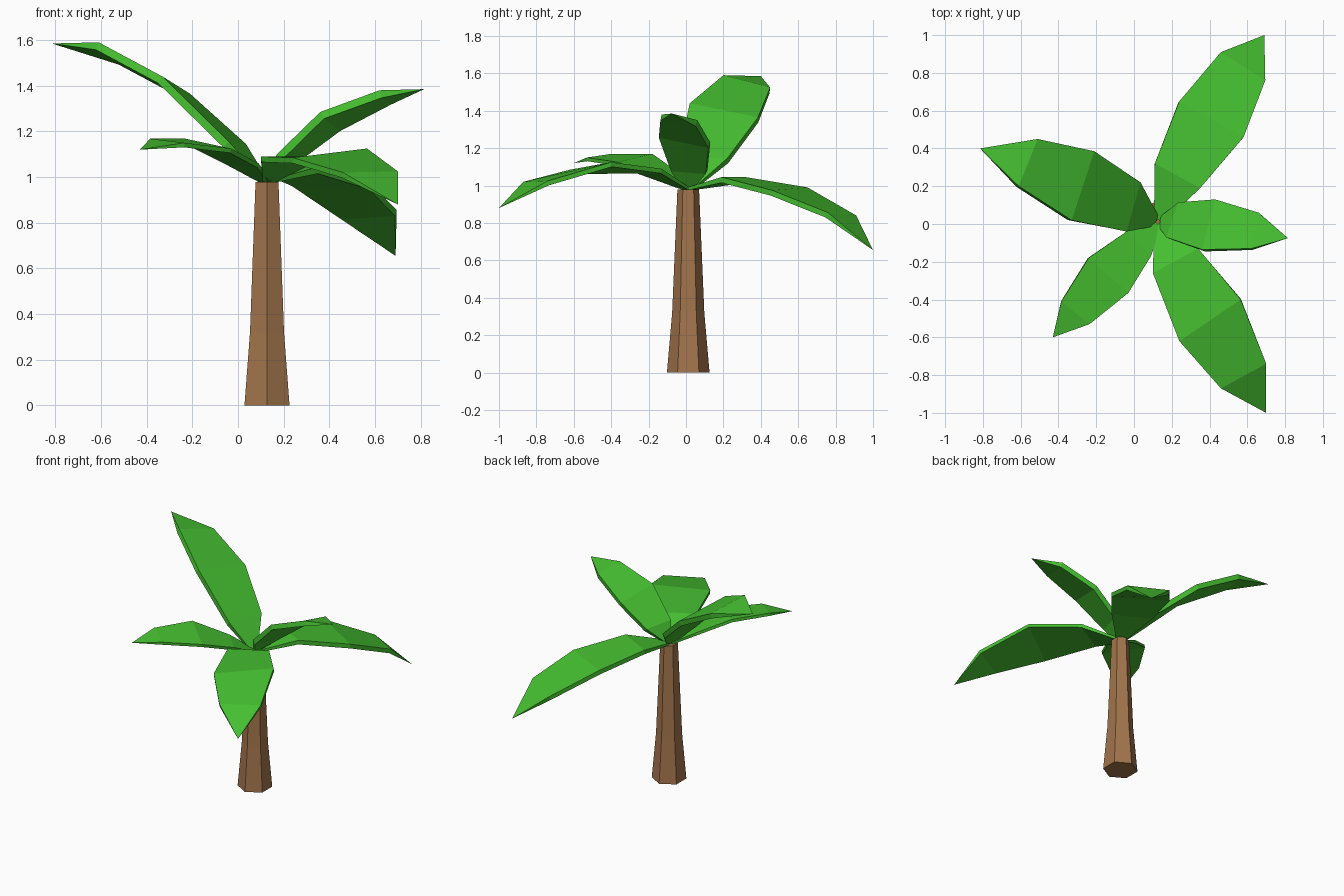
import bpy, bmesh, math
from mathutils import Vector

if "Cube" in bpy.data.objects:
    bpy.data.objects.remove(bpy.data.objects["Cube"])


def material(name, color):
    m = bpy.data.materials.new(name)
    m.diffuse_color = (*color, 1)
    m.use_nodes = True
    m.node_tree.nodes["Principled BSDF"].inputs["Base Color"].default_value = m.diffuse_color
    return m


bark = material("bark", (0.36, 0.175, 0.072))
green = material("leaf_green", (0.06, 0.52, 0.03))


def finish(name, bm, mat):
    bmesh.ops.recalc_face_normals(bm, faces=bm.faces)
    mesh = bpy.data.meshes.new(name)
    bm.to_mesh(mesh)
    bm.free()
    mesh.materials.append(mat)
    obj = bpy.data.objects.new(name, mesh)
    bpy.context.collection.objects.link(obj)


def skin(bm, rings):
    for a, b in zip(rings, rings[1:]):
        n = len(a)
        for i in range(n):
            j = (i + 1) % n
            bm.faces.new((a[i], a[j], b[j], b[i]))


# Tapered hexagonal trunk
cx, cy = 0.127, 0.012
bm = bmesh.new()
rings = []
for z, r in ((0, 0.114), (0.32, 0.086), (0.978, 0.058)):
    angles = [math.radians(30 + 60 * i) for i in range(6)]
    rings.append([bm.verts.new((cx + r * math.cos(a), cy + r * math.sin(a), z)) for a in angles])
skin(bm, rings)
bm.faces.new(rings[0])
bm.faces.new(rings[-1])
finish("trunk", bm, bark)


# Leaf: pairs of edge points from root to tip, thickened along the underside
def leaf(name, left, right, tip, thick=0.035):
    bm = bmesh.new()
    tip = Vector(tip)
    out = Vector((tip.x - cx, tip.y - cy, 0)).normalized()
    side = Vector((-out.y, out.x, 0)) * 0.03
    root = Vector((cx, cy, 0.99)) + out * 0.01
    L = [root + side] + [Vector(p) for p in left] + [tip]
    R = [root - side] + [Vector(p) for p in right] + [tip]
    rings = []
    for i in range(len(L) - 1):
        k = max(i - 1, 0)
        along = (L[i + 1] + R[i + 1]) - (L[k] + R[k])
        n = along.cross(L[i] - R[i]).normalized()
        if n.z < 0:
            n = -n
        d = n * (thick if i else 0.015)
        rings.append([bm.verts.new(p) for p in (L[i], R[i], R[i] - d, L[i] - d)])
    skin(bm, rings)
    # Closed root and pointed tip
    bm.faces.new(rings[0])
    v = bm.verts.new(tip)
    for k in range(4):
        bm.faces.new((v, rings[-1][k], rings[-1][(k + 1) % 4]))
    finish(name, bm, green)


leaf("leaf_back_right",
     [(0.11, 0.32, 1.045), (0.24, 0.65, 0.99), (0.46, 0.91, 0.84)],
     [(0.35, 0.19, 1.045), (0.58, 0.46, 0.975), (0.695, 0.76, 0.855)],
     (0.69, 1.0, 0.655), 0.03)
leaf("leaf_back_left",
     [(-0.04, -0.04, 1.155), (-0.33, 0.02, 1.44), (-0.61, 0.20, 1.59)],
     [(0.035, 0.22, 1.145), (-0.21, 0.385, 1.365), (-0.51, 0.45, 1.525)],
     (-0.815, 0.40, 1.585))
leaf("leaf_front_left",
     [(0.09, -0.17, 1.06), (-0.03, -0.365, 1.125), (-0.235, -0.53, 1.15)],
     [(-0.04, -0.04, 1.07), (-0.24, -0.18, 1.17), (-0.385, -0.41, 1.168)],
     (-0.43, -0.60, 1.12), 0.02)
leaf("leaf_right",
     [(0.235, 0.115, 1.085), (0.43, 0.13, 1.23), (0.66, 0.06, 1.35)],
     [(0.17, -0.07, 1.10), (0.36, -0.135, 1.285), (0.62, -0.13, 1.38)],
     (0.815, -0.075, 1.385))
leaf("leaf_front_right",
     [(0.34, -0.13, 1.09), (0.565, -0.40, 1.125), (0.70, -0.74, 1.025)],
     [(0.10, -0.26, 1.09), (0.24, -0.62, 1.085), (0.46, -0.87, 1.02)],
     (0.70, -1.0, 0.88), 0.025)
